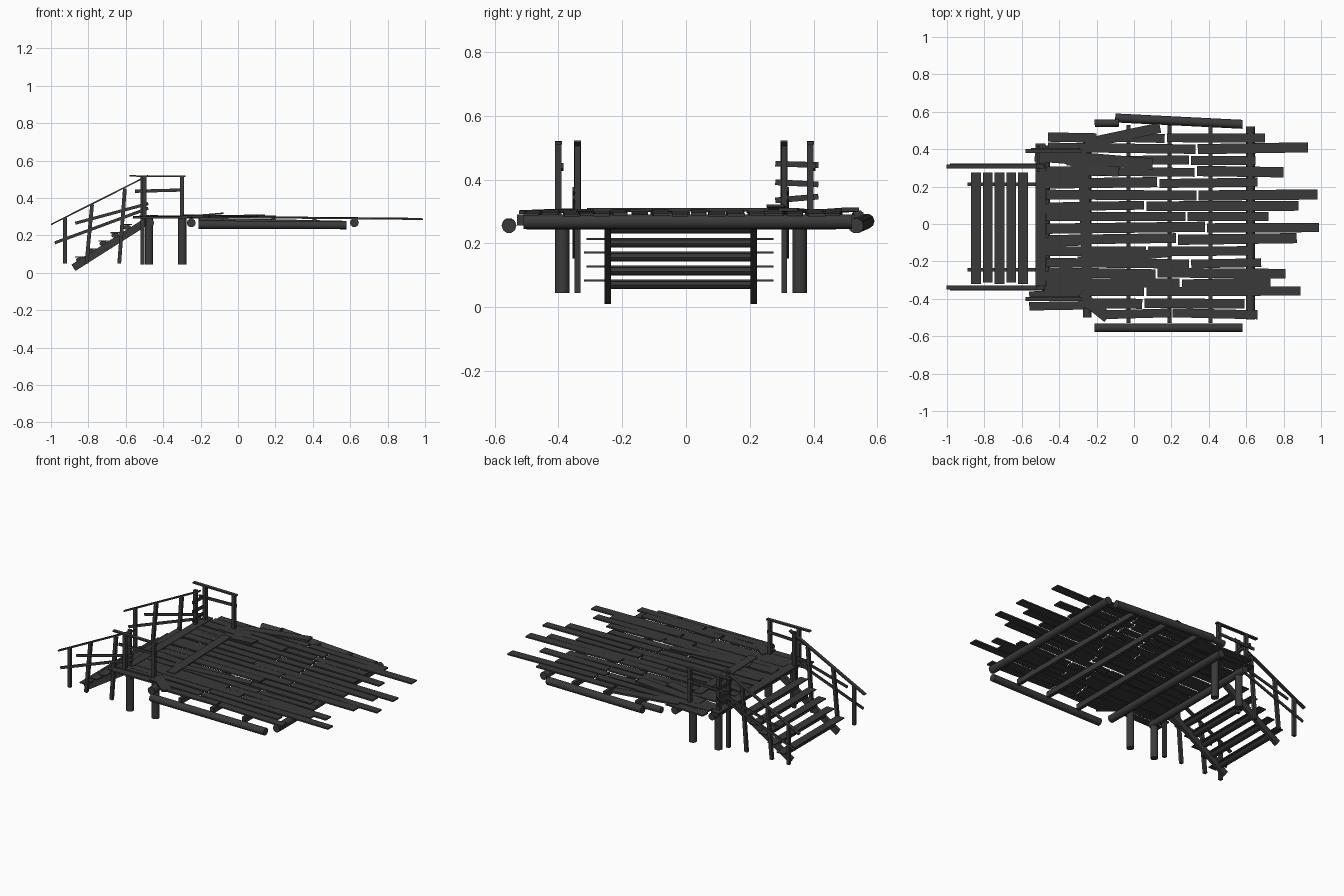
import bpy
import math
import random
from mathutils import Matrix, Vector

random.seed(4)
default_cube = bpy.data.objects.get("Cube")
if default_cube:
    bpy.data.objects.remove(default_cube, do_unlink=True)

wood = bpy.data.materials.new("dark_wood")
wood.use_nodes = True
colour = (0.042, 0.042, 0.042, 1)
wood.diffuse_color = colour
wood.node_tree.nodes["Principled BSDF"].inputs["Base Color"].default_value = colour


def place(obj, name, start, end, scale):
    """Lay an object whose length runs along local x between two points."""
    start, end = Vector(start), Vector(end)
    along = (end - start).normalized()
    side = Vector((0, 0, 1)).cross(along)
    side = side.normalized() if side.length > 0.25 else Vector((0, 1, 0))
    up = along.cross(side).normalized()
    side = up.cross(along)
    turn = Matrix((along, side, up)).transposed().to_4x4()
    size = Matrix.Diagonal((*scale, 1))
    obj.data.transform(Matrix.Translation((start + end) / 2) @ turn @ size)
    obj.name = name
    obj.data.materials.append(wood)
    return obj


def board(name, start, end, width, thick):
    bpy.ops.mesh.primitive_cube_add(size=1)
    length = (Vector(end) - Vector(start)).length
    return place(bpy.context.object, name, start, end, (length, width, thick))


def log(name, start, end, radius, squash=1):
    bpy.ops.mesh.primitive_cylinder_add(vertices=10, radius=1, depth=1)
    obj = bpy.context.object
    obj.data.transform(Matrix.Rotation(math.pi / 2, 4, "Y"))
    length = (Vector(end) - Vector(start)).length
    place(obj, name, start, end, (length, radius, radius * squash))
    bpy.ops.object.shade_smooth_by_angle(angle=math.radians(50))
    return obj


def deck_height(x):
    return 0.297 - 0.01 * x


# Deck planks: row position, left end, joint, right end
rows = [
    (.46, -.1, .17, .7), (.405, -.46, .335, .93), (.34, -.36, .3, .65),
    (.28, -.47, .33, .8), (.22, -.48, .13, .66), (.155, -.47, .34, .98),
    (.096, -.46, .06, .88), (.04, -.47, .28, .72), (-.02, -.47, .385, .99),
    (-.08, -.46, .23, .87), (-.145, -.48, .07, .62), (-.21, -.47, .3, .68),
    (-.263, -.46, .12, .81), (-.315, -.47, .25, .73), (-.36, -.48, .06, .89),
    (-.425, -.3, .05, .59), (-.48, -.15, .2, .66),
]
for i, (y, left, joint, right) in enumerate(rows):
    for part, a, b in (("inner", left, joint - 0.006), ("outer", joint + 0.006, right)):
        lift = 0.002 * (i % 2)
        skew = random.uniform(-0.006, 0.006)
        board(f"deck_plank_{part}_{i}",
              (a, y - skew, deck_height(a) + lift),
              (b, y + skew, deck_height(b) + lift),
              random.uniform(0.046, 0.056), 0.009)

# Loose boards lying over the landing and its corners
board("landing_edge_board", (-.5, -.35, .304), (-.5, .43, .304), .055, .009)
board("landing_cross_board", (-.25, -.31, .306), (-.27, .28, .306), .055, .009)
board("corner_board_back", (-.26, .43, .3), (.14, .515, .306), .055, .012)
board("corner_board_front", (-.29, -.38, .303), (-.14, -.5, .298), .06, .012)
board("tilted_board_back", (-.36, .36, .302), (.1, .32, .306), .06, .01)
board("raised_board", (-.34, .3, .296), (-.08, .28, .318), .055, .008)
board("tilted_board_front", (-.3, -.2, .304), (.2, -.15, .302), .05, .008)
board("outer_board_back", (-.46, .465, .296), (-.2, .46, .296), .05, .009)
board("outer_board_front", (-.56, -.44, .296), (-.27, -.435, .296), .045, .009)
board("side_board_front", (-.56, -.385, .3), (-.27, -.38, .3), .05, .009)
board("side_board_back", (-.53, .37, .3), (-.28, .35, .3), .07, .009)
for i in range(4):
    y = -.28 + .18 * i
    board(f"landing_plank_{i}", (-.5, y, .302), (-.27, y + .01, .302), .05, .008)

# Frame logs and joists below the deck
log("edge_log_front", (-.21, -.555, .257), (.58, -.555, .255), .023)
log("edge_log_back", (-.1, .567, .27), (.58, .533, .255), .024)
log("edge_log_back_stub", (-.21, .538, .285), (-.08, .54, .285), .02)
log("end_log", (.622, -.51, .268), (.622, .52, .268), .024)
log("landing_log", (-.25, -.5, .267), (-.25, .47, .267), .024)
log("landing_log_outer", (-.47, -.41, .267), (-.47, .42, .267), .022)
for i, x in enumerate((-.03, .19, .41)):
    board(f"joist_{i}", (x, -.53, .274), (x, .53, .274), .022, .034)

# Four thick landing posts
for side, y in (("front", -.388), ("back", .357)):
    for x in (-.475, -.298):
        log(f"landing_post_{side}", (x, y, .045), (x, y, .29), .023)

# Landing handrails
for side, y in (("front", -.4), ("back", .39)):
    board(f"landing_top_rail_{side}", (-.58, y, .518), (-.28, y, .515), .022, .008)
    for x in (-.5, -.3):
        board(f"landing_rail_post_{side}", (x, y, .285), (x, y, .52), .02, .022)
    board(f"landing_middle_rail_{side}", (-.55, y + .012, .436), (-.29, y + .012, .443), .008, .017)
for i, (low, high) in enumerate(((.45, .446), (.392, .385), (.335, .347))):
    board(f"landing_side_rung_{i}", (-.51, .28, low), (-.51, .415, high), .01, .018)

# Stair handrails
for side, y in (("front", -.34), ("back", .308)):
    board(f"stair_top_rail_{side}", (-1, y, .258), (-.48, y, .52), .022, .008)
    for foot, head, base, top in ((-.925, -.925, .05, .295), (-.81, -.78, .05, .367),
                                  (-.635, -.605, .05, .45), (-.51, -.51, .045, .52)):
        board(f"stair_rail_post_{side}", (foot, y, base), (head, y, top), .018, .02)
    out = y + math.copysign(.012, y)
    board(f"stair_middle_rail_{side}", (-.87, out, .265), (-.48, out, .37), .007, .016)
    board(f"stair_lower_rail_{side}", (-.98, out, .16), (-.48, out, .345), .007, .016)

# Stair stringers and treads
for side, y in (("front", -.245), ("back", .213)):
    board(f"stair_stringer_{side}", (-.88, y, .027), (-.48, y, .28), .02, .04)
for i in range(5):
    x, z = -.845 + .063 * i, .084 + .0435 * i
    board(f"stair_tread_{i}", (x, -.32 + .008 * (i % 2), z), (x, .275, z), .052, .006)
    log(f"stair_tread_support_{i}", (x, -.24, z - .015), (x, .21, z - .015), .022, .6)
